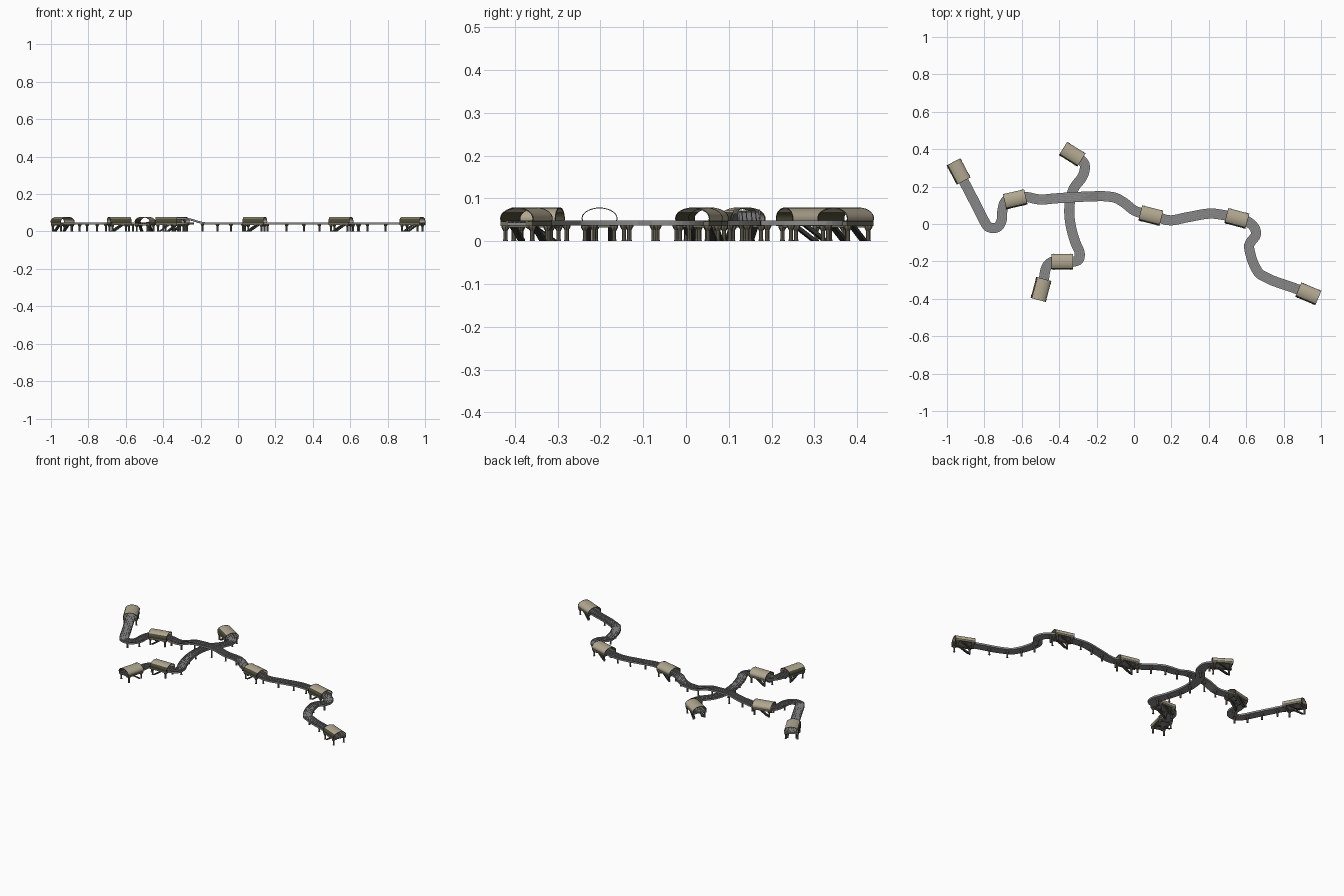
import bpy, bmesh, math
from mathutils import Vector, Matrix

if "Cube" in bpy.data.objects:
    bpy.data.objects.remove(bpy.data.objects["Cube"])


def material(name, rgb):
    m = bpy.data.materials.new(name)
    m.diffuse_color = (*rgb, 1)
    m.use_nodes = True
    m.node_tree.nodes["Principled BSDF"].inputs["Base Color"].default_value = m.diffuse_color
    return m


TAN = material("tan roof", (0.44, 0.385, 0.28))
OLIVE = material("dark olive panel", (0.07, 0.065, 0.035))
GREY = material("track grey", (0.26, 0.26, 0.26))
RAIL = material("rail grey", (0.17, 0.17, 0.17))
STONE = material("pillar olive", (0.16, 0.15, 0.105))
DARK = material("dark steel", (0.045, 0.045, 0.04))

# Paths: (x, y) is a bend, (x, y, degrees) is a station
MAIN = [(-0.938, 0.281, -62), (-0.825, 0.064), (-0.80, 0.015), (-0.78, -0.014), (-0.753, -0.022),
        (-0.726, -0.014), (-0.709, 0.015), (-0.704, 0.07), (-0.635, 0.132, 13), (-0.506, 0.131),
        (-0.42, 0.137), (-0.33, 0.143), (-0.24, 0.147), (-0.14, 0.147), (-0.10, 0.14), (-0.05, 0.112),
        (0.0, 0.073), (0.09, 0.045, -14), (0.17, 0.022), (0.29, 0.037), (0.415, 0.056),
        (0.55, 0.03, -15), (0.645, -0.022), (0.653, -0.05), (0.615, -0.115), (0.62, -0.15),
        (0.651, -0.236), (0.67, -0.265), (0.70, -0.283), (0.932, -0.373, -23)]
BRANCH = [(-0.33, 0.373, -32), (-0.265, 0.32), (-0.27, 0.265), (-0.322, 0.19), (-0.345, 0.10),
          (-0.34, 0.0), (-0.313, -0.10), (-0.29, -0.16), (-0.295, -0.19),
          (-0.383, -0.202, 180), (-0.463, -0.222), (-0.497, -0.35, -105)]
CROSS = Vector((-0.335, 0.142))
BASE = 0.037          # underside of the deck


def deck_z(p, humped):
    if not humped:
        return BASE
    t = max(0, min(1, (0.17 - (p - CROSS).length) / 0.12))
    return BASE + 0.026 * t * t * (3 - 2 * t)


def sample(path, n=4):
    """Smooth curve through the path, straight at the stations."""
    pts = []
    for q in path:
        p = Vector(q[:2])
        if len(q) == 3:
            a = math.radians(q[2])
            d = Vector((math.cos(a), math.sin(a))) * 0.056
            pts += [p - d, p + d]
        else:
            pts.append(p)
    ext = [2 * pts[0] - pts[1]] + pts + [2 * pts[-1] - pts[-2]]
    out = []
    for i in range(1, len(ext) - 2):
        p0, p1, p2, p3 = ext[i - 1:i + 3]
        # chordal tangents keep short and long spans even
        l0, l1, l2 = (p1 - p0).length, (p2 - p1).length, (p3 - p2).length
        m1 = ((p1 - p0) / l0 * l1 + (p2 - p1) / l1 * l0) / (l0 + l1) * l1
        m2 = ((p2 - p1) / l1 * l2 + (p3 - p2) / l2 * l1) / (l1 + l2) * l1
        for k in range(n):
            t = k / n
            out.append(p1 * (2*t**3 - 3*t*t + 1) + m1 * (t**3 - 2*t*t + t)
                       + p2 * (3*t*t - 2*t**3) + m2 * (t**3 - t*t))
    return out + [pts[-1]]


def finish(name, bm, mat, smooth=False):
    bmesh.ops.recalc_face_normals(bm, faces=bm.faces)
    me = bpy.data.meshes.new(name)
    bm.to_mesh(me)
    bm.free()
    me.materials.append(mat)
    if smooth:
        for f in me.polygons:
            f.use_smooth = True
        me.set_sharp_from_angle(angle=math.radians(35))
    ob = bpy.data.objects.new(name, me)
    bpy.context.collection.objects.link(ob)
    return ob


def loft(bm, rings):
    """Skin closed rings of points and cap both ends."""
    vs = [[bm.verts.new(p) for p in r] for r in rings]
    n = len(vs[0])
    for a, b in zip(vs, vs[1:]):
        for i in range(n):
            bm.faces.new((a[i], a[(i + 1) % n], b[(i + 1) % n], b[i]))
    bm.faces.new(vs[0])
    bm.faces.new(vs[-1])


def sweep(bm, pts, profile, humped):
    rings = []
    for i, p in enumerate(pts):
        d = (pts[min(i + 1, len(pts) - 1)] - pts[max(i - 1, 0)]).normalized()
        s = Vector((-d.y, d.x))
        rings.append([(*(p + s * o), z + deck_z(p, humped)) for o, z in profile])
    loft(bm, rings)


def box(bm, mtx, size, loc):
    bmesh.ops.create_cube(bm, size=1, matrix=mtx @ Matrix.Translation(loc) @ Matrix.Diagonal((*size, 1)))


def pillar(bm, p, h, r=0.005):
    """Round column with a flared head."""
    prof = [(r * 1.3, 0), (r, 0.004), (r, h - 0.012), (r * 1.9, h - 0.004), (r * 1.9, h)]
    loft(bm, [[(p.x + q * math.cos(k * math.pi / 4), p.y + q * math.sin(k * math.pi / 4), z)
               for k in range(8)] for q, z in prof])


# Tracks: trough deck, rails and supporting pillars
W = 0.027
TROUGH = [(-W, 0), (W, 0), (W, 0.011), (W - 0.004, 0.011), (W - 0.004, 0.007),
          (-W + 0.004, 0.007), (-W + 0.004, 0.011), (-W, 0.011)]
branch_pts = sample(BRANCH)
for label, path, humped in (("main", MAIN, True), ("branch", BRANCH, False)):
    pts = sample(path)
    bm = bmesh.new()
    sweep(bm, pts, TROUGH, humped)
    finish(label + "_track_deck", bm, GREY)
    bm = bmesh.new()
    for o in (-0.016, -0.006, 0.006, 0.016):
        sweep(bm, pts, [(o - 0.001, 0.0068), (o + 0.001, 0.0068), (o + 0.001, 0.009), (o - 0.001, 0.009)], humped)
    finish(label + "_rails", bm, RAIL)
    bm = bmesh.new()
    run = 0
    for a, b in zip(pts, pts[1:]):
        run += (b - a).length
        near_station = any((b - Vector(q[:2])).length < 0.065 for q in path if len(q) == 3)
        blocked = (humped and min((b - q).length for q in branch_pts) < 0.045) or \
                  (not humped and (b - CROSS).length < 0.045)
        if run > 0.075 and not near_station and not blocked:
            pillar(bm, b, deck_z(b, humped) + 0.001)
            run = 0
    finish(label + "_track_pillars", bm, STONE)

# Stations
HL, HW = 0.058, 0.0415


def arch(rx, rz, lo, hi, n):
    angles = [math.radians(lo + (hi - lo) * k / n) for k in range(n + 1)]
    return [(rx * math.cos(a), 0.053 + rz * math.sin(a)) for a in angles]


def arch_shell(bm, mtx, x0, x1, lo=-14, hi=194, n=16, grow=0.0, thick=0.0012):
    prof = (arch(HW + grow, 0.025 + grow, lo, hi, n)
            + arch(HW + grow - thick, 0.025 + grow - thick, lo, hi, n)[::-1])
    loft(bm, [[mtx @ Vector((x, y, z)) for y, z in prof] for x in (x0, x1)])


for i, (x, y, deg) in enumerate([q for q in MAIN + BRANCH if len(q) == 3], 1):
    turn = 0 if deg == 180 else deg
    mtx = Matrix.Translation((x, y, 0)) @ Matrix.Rotation(math.radians(turn), 4, 'Z')
    flip = mtx @ Matrix.Diagonal((1, -1, 1, 1))
    bm = bmesh.new()
    arch_shell(bm, flip, -HL, HL, 38, 194, 12)
    finish(f"station_{i}_canopy", bm, TAN, True)

    # dark panel along the right-hand side (local -y)
    bm = bmesh.new()
    arch_shell(bm, flip, -HL, HL, -14, 38, 4)
    finish(f"station_{i}_side_panel", bm, OLIVE, True)

    # dark end ribs and the sill along each long side
    bm = bmesh.new()
    for e in (-HL, HL - 0.002):
        arch_shell(bm, mtx, e, e + 0.002, grow=0.0005, thick=0.0022)
    for s in (-1, 1):
        box(bm, mtx, (2 * HL, 0.002, 0.004), (0, s * 0.0395, 0.0465))
    finish(f"station_{i}_ribs", bm, DARK)

    # side platforms and floor beams
    bm = bmesh.new()
    for s in (-1, 1):
        box(bm, mtx, (2 * HL, 0.018, 0.011), (0, s * 0.0315, 0.0405))
    for e in (-0.045, 0.045):
        box(bm, mtx, (0.008, 0.076, 0.004), (e, 0, 0.034))
    finish(f"station_{i}_platform", bm, STONE)

    bm = bmesh.new()
    for e in (-0.045, 0.045):
        for s in (-1, 1):
            pillar(bm, mtx @ Vector((e, s * 0.034, 0)), 0.036)
    finish(f"station_{i}_pillars", bm, STONE)

    # sloping stairs down to the ground on both sides
    bm = bmesh.new()
    for s in (-0.027, 0.027):
        slope = [(-0.04, 0), (-0.03, 0), (0.022, 0.036), (0.008, 0.036), (-0.04, 0.003)]
        loft(bm, [[mtx @ Vector((px, s + w, pz)) for px, pz in slope] for w in (-0.007, 0.007)])
    finish(f"station_{i}_stairs", bm, DARK)
